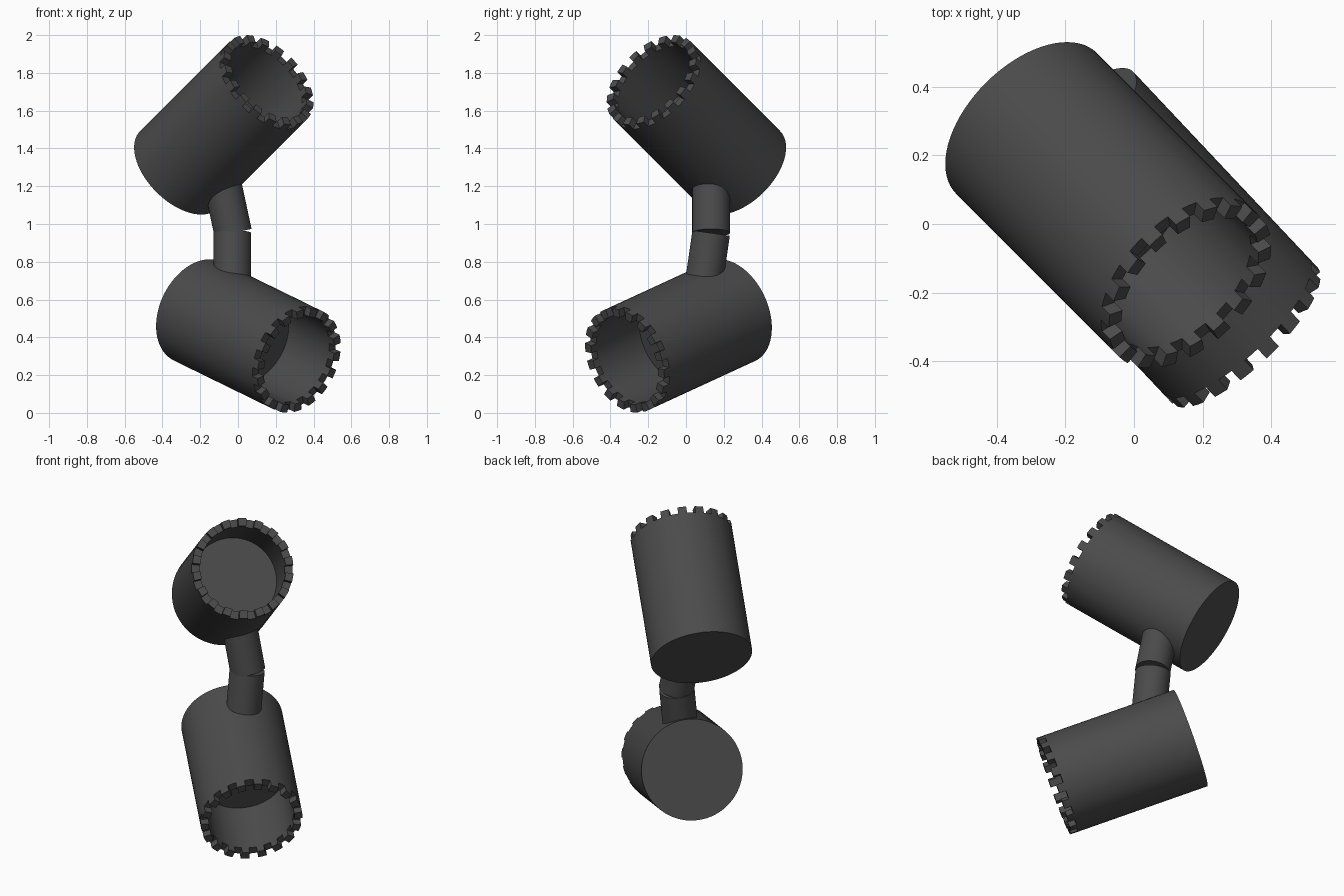
import bpy, bmesh, math
from mathutils import Vector

if "Cube" in bpy.data.objects:
    bpy.data.objects.remove(bpy.data.objects["Cube"])

R_OUT, R_IN = 0.29, 0.245
LENGTH, TOOTH, DEPTH = 0.825, 0.04, 0.37   # total length, tooth height, cavity depth
TEETH, STEPS = 18, 4                       # 4 segments per tooth and gap

grey = bpy.data.materials.new("dark_grey")
grey.diffuse_color = (0.07, 0.07, 0.07, 1)
grey.use_nodes = True
grey.node_tree.nodes["Principled BSDF"].inputs["Base Color"].default_value = grey.diffuse_color


def finish(bm, name, location, direction):
    bmesh.ops.recalc_face_normals(bm, faces=bm.faces)
    mesh = bpy.data.meshes.new(name)
    bm.to_mesh(mesh)
    bm.free()
    mesh.materials.append(grey)
    ob = bpy.data.objects.new(name, mesh)
    bpy.context.collection.objects.link(ob)
    ob.location = location
    ob.rotation_mode = 'QUATERNION'
    ob.rotation_quaternion = Vector(direction).to_track_quat('Z', 'Y')
    bpy.ops.object.select_all(action='DESELECT')
    ob.select_set(True)
    bpy.context.view_layer.objects.active = ob
    bpy.ops.object.shade_smooth_by_angle(angle=math.radians(30))
    return ob


def toothed_cup(name, centre, direction):
    """Thick cylinder with a blind hole and a ring of square teeth on the rim."""
    bm = bmesh.new()
    n = TEETH * STEPS
    z0, z1 = -LENGTH / 2, LENGTH / 2 - TOOTH
    floor = LENGTH / 2 - DEPTH
    rings = []
    for r, z in ((R_OUT, z0), (R_OUT, z1), (R_IN, z1), (R_IN, floor)):
        rings.append([bm.verts.new((r * math.cos(2 * math.pi * i / n),
                                    r * math.sin(2 * math.pi * i / n), z)) for i in range(n)])
    teeth = []
    for k in range(3):
        for i in range(n):
            j = (i + 1) % n
            f = bm.faces.new((rings[k][i], rings[k][j], rings[k + 1][j], rings[k + 1][i]))
            if k == 1 and i % STEPS < STEPS // 2:
                teeth.append(f)
    bm.faces.new(rings[0][::-1])
    bm.faces.new(rings[3])
    bm.normal_update()
    # raise the teeth
    out = bmesh.ops.extrude_face_region(bm, geom=teeth)
    bmesh.ops.delete(bm, geom=[f for f in teeth if f.is_valid], context='FACES_ONLY')
    verts = [v for v in out["geom"] if isinstance(v, bmesh.types.BMVert)]
    bmesh.ops.translate(bm, verts=verts, vec=(0, 0, TOOTH))
    return finish(bm, name, centre, direction)


def rod(name, a, b, radius):
    a, b = Vector(a), Vector(b)
    bm = bmesh.new()
    bmesh.ops.create_cone(bm, cap_ends=True, segments=48, radius1=radius,
                          radius2=radius, depth=(b - a).length)
    return finish(bm, name, (a + b) / 2, b - a)


# two hollow toothed cylinders
toothed_cup("upper_cup", (-0.075, 0.055, 1.525), (0.577, -0.577, 0.577))
toothed_cup("lower_cup", (0.055, -0.04, 0.407), (0.65, -0.69, -0.318))

# jointed stem between them
rod("lower_stem", (-0.03, 0.085, 0.62), (-0.03, 0.133, 0.952), 0.1)
rod("upper_stem", (-0.026, 0.133, 0.953), (-0.096, 0.133, 1.28), 0.1)
